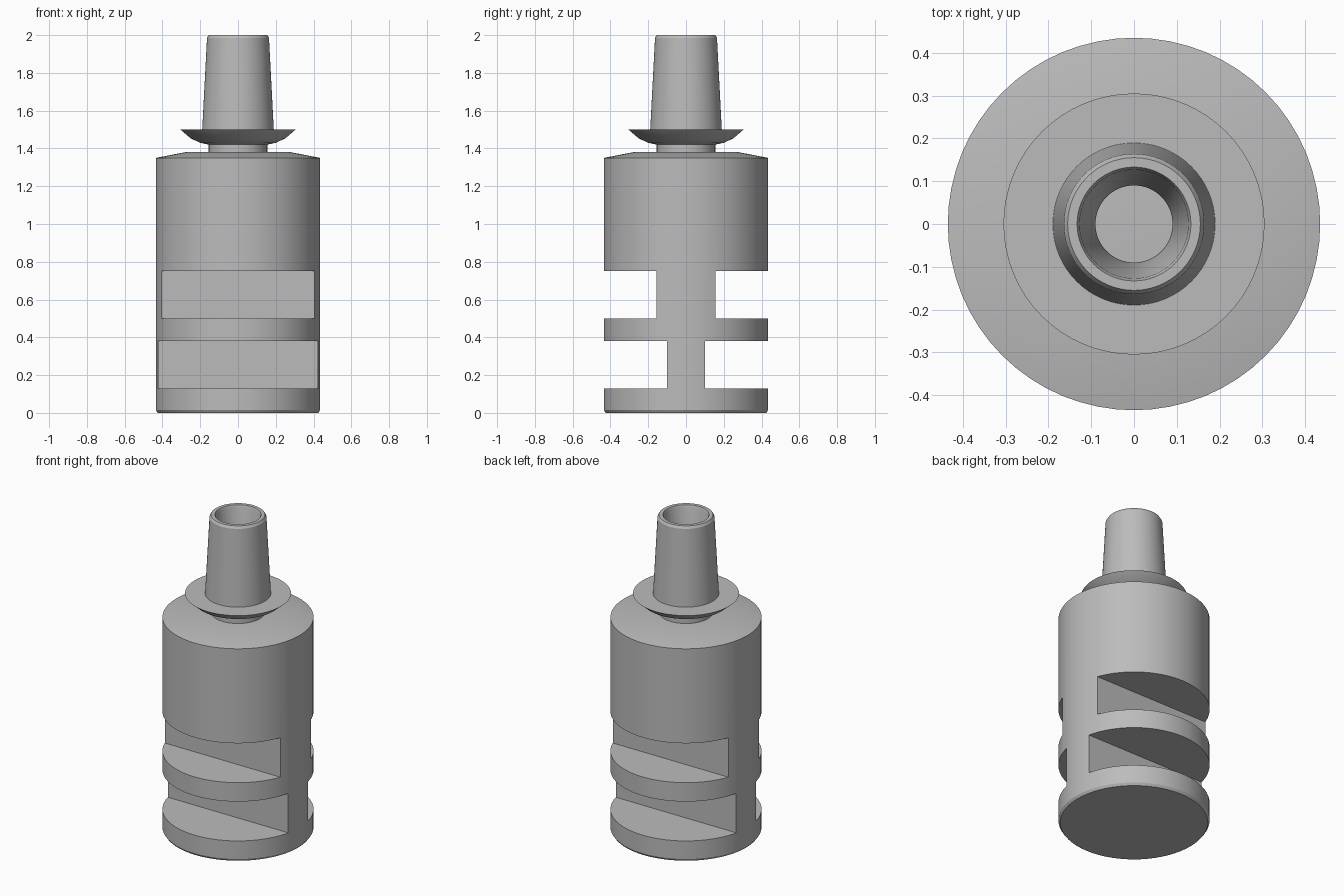
import bpy, bmesh, math

cube = bpy.data.objects.get("Cube")
if cube:
    bpy.data.objects.remove(cube, do_unlink=True)

grey = bpy.data.materials.new("plain_grey")
grey.use_nodes = True
colour = (0.5, 0.5, 0.5, 1)
grey.diffuse_color = colour
grey.node_tree.nodes["Principled BSDF"].inputs["Base Color"].default_value = colour


def smooth(obj):
    bpy.ops.object.select_all(action="DESELECT")
    obj.select_set(True)
    bpy.context.view_layer.objects.active = obj
    bpy.ops.object.shade_smooth_by_angle(angle=math.radians(25))


def lathe(name, profile, steps=64, closed=False):
    """Spin a radius/height profile around z."""
    bm = bmesh.new()
    verts = [bm.verts.new((r, 0, z)) for r, z in profile]
    edges = [bm.edges.new(pair) for pair in zip(verts, verts[1:])]
    if closed:
        edges.append(bm.edges.new((verts[-1], verts[0])))
    bmesh.ops.spin(bm, geom=verts + edges, cent=(0, 0, 0), axis=(0, 0, 1),
                   angle=math.tau, steps=steps, use_duplicate=False)
    bmesh.ops.remove_doubles(bm, verts=bm.verts, dist=0.0001)
    bmesh.ops.recalc_face_normals(bm, faces=bm.faces)
    mesh = bpy.data.meshes.new(name)
    bm.to_mesh(mesh)
    bm.free()
    mesh.materials.append(grey)
    obj = bpy.data.objects.new(name, mesh)
    bpy.context.collection.objects.link(obj)
    return obj


def cut_slot(obj, low, high, half_web, side):
    """Cut a flat slot straight across one side of the body."""
    depth = 0.5
    bpy.ops.mesh.primitive_cube_add(
        size=1, location=(0, side * (half_web + depth / 2), (low + high) / 2))
    cutter = bpy.context.object
    cutter.name = "slot_cutter"
    cutter.scale = (1.2, depth, high - low)
    cutter.hide_render = True
    mod = obj.modifiers.new("slot", "BOOLEAN")
    mod.object = cutter
    mod.operation = "DIFFERENCE"
    mod.solver = "EXACT"
    bpy.context.view_layer.objects.active = obj
    bpy.ops.object.modifier_apply(modifier=mod.name)
    bpy.data.objects.remove(cutter, do_unlink=True)


# Main body with chamfered ends
body = lathe("body", [(0, 0), (0.425, 0), (0.435, 0.015), (0.435, 1.35),
                      (0.28, 1.38), (0, 1.38)])

# Paired slots on front and back
for low, high, half_web in ((0.5, 0.75, 0.155), (0.13, 0.38, 0.1)):
    for side in (-1, 1):
        cut_slot(body, low, high, half_web, side)
smooth(body)

# Neck ring under the flange
smooth(lathe("neck", [(0.09, 1.37), (0.155, 1.37), (0.155, 1.43), (0.09, 1.43)],
             closed=True))

# Dished flange with a flat top
smooth(lathe("flange", [(0.12, 1.42), (0.155, 1.42), (0.2, 1.43), (0.25, 1.453),
                        (0.305, 1.5), (0.12, 1.5)], closed=True))

# Tapered hollow nozzle
smooth(lathe("nozzle", [(0.19, 1.49), (0.164, 1.985), (0.155, 2.0), (0.133, 2.0),
                        (0.127, 1.985), (0.09, 1.42), (0.12, 1.42)], closed=True))
